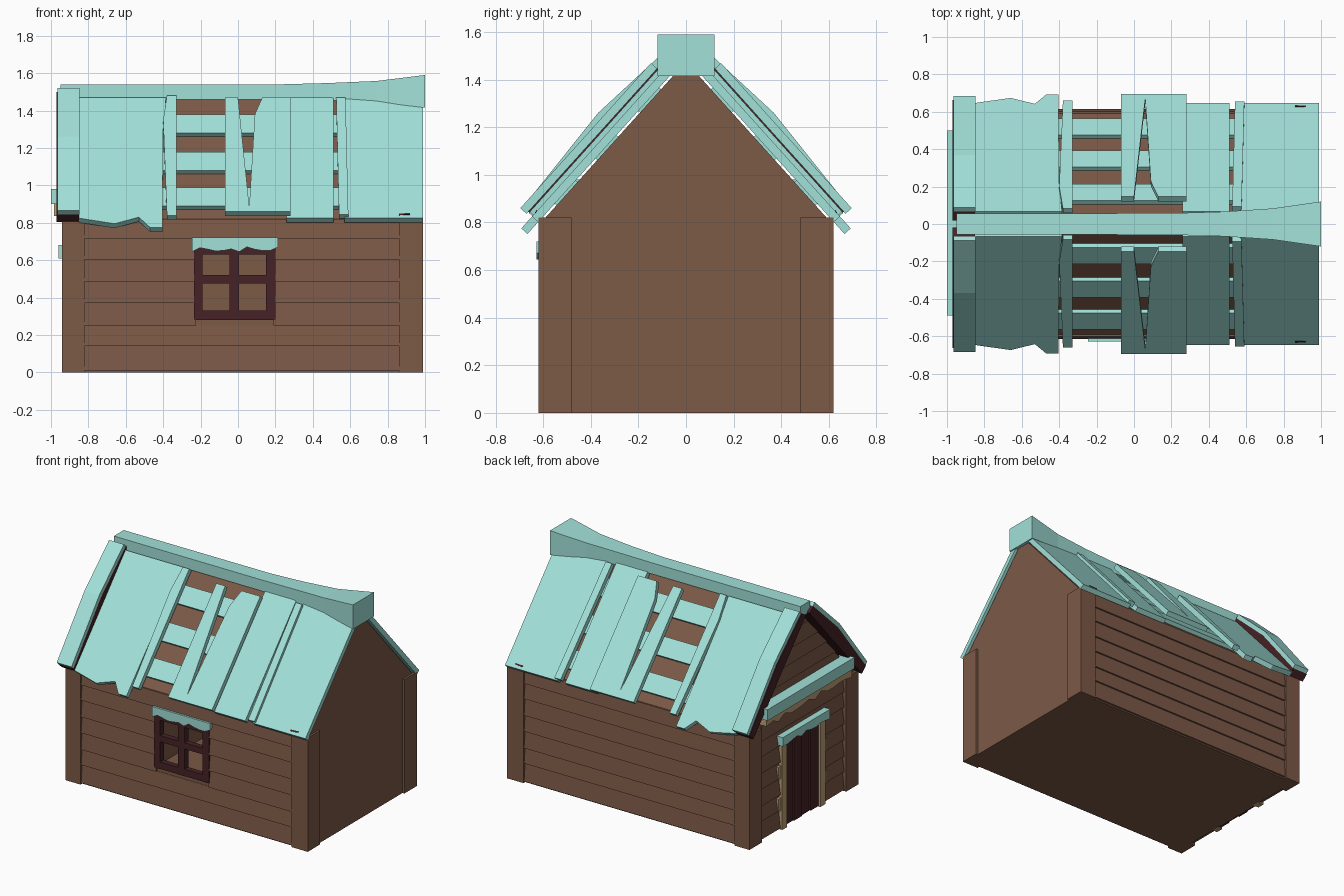
import bpy, bmesh, math, random
from mathutils import Vector

random.seed(4)
cube = bpy.data.objects.get("Cube")
if cube:
    bpy.data.objects.remove(cube)


def material(name, rgb):
    m = bpy.data.materials.new(name)
    m.use_nodes = True
    m.diffuse_color = (*rgb, 1)
    m.node_tree.nodes["Principled BSDF"].inputs["Base Color"].default_value = (*rgb, 1)
    return m


TEAL = material("pale teal paint", (0.36, 0.75, 0.69))
BROWN = material("brown timber", (0.20, 0.10, 0.062))
MAROON = material("dark maroon timber", (0.062, 0.016, 0.019))
TAN = material("tan timber", (0.52, 0.36, 0.18))

# Roof slope: unit normal and the eave point it passes through
NY, NZ = 0.743, 0.669
EAVE_Y, EAVE_Z = 0.62, 0.81


def solid(name, ring, offset, mat):
    """Extrude a planar ring of points along an offset."""
    bm = bmesh.new()
    face = bm.faces.new([bm.verts.new(p) for p in ring])
    top = bmesh.ops.extrude_face_region(bm, geom=[face])
    verts = [g for g in top["geom"] if isinstance(g, bmesh.types.BMVert)]
    bmesh.ops.translate(bm, verts=verts, vec=Vector(offset))
    bmesh.ops.recalc_face_normals(bm, faces=bm.faces)
    return finish(name, bm, mat)


def finish(name, bm, mat):
    mesh = bpy.data.meshes.new(name)
    bm.to_mesh(mesh)
    bm.free()
    mesh.materials.append(mat)
    obj = bpy.data.objects.new(name, mesh)
    bpy.context.collection.objects.link(obj)
    return obj


def box(name, x, y, z, mat):
    ring = [(x[0], y[0], z[0]), (x[1], y[0], z[0]), (x[1], y[1], z[0]), (x[0], y[1], z[0])]
    return solid(name, ring, (0, 0, z[1] - z[0]), mat)


def slope_y(z, d):
    """Distance from the middle at height z, raised d above the slope."""
    return EAVE_Y + (d - (z - EAVE_Z) * NZ) / NY


def roof_board(name, outline, d, thick, mat):
    """Board lying on both slopes, outlined in (x, z)."""
    for side, label in ((-1, "front"), (1, "back")):
        ring = [(x, side * slope_y(z, d), z) for x, z in outline]
        solid(f"{name}_{label}", ring, (0, -side * NY * thick, -NZ * thick), mat)


def rect(x0, x1, z0, z1):
    return [(x0, z0), (x1, z0), (x1, z1), (x0, z1)]


def ragged(a0, a1, z0, z1, n, bite):
    """Outline with a straight top and a torn lower edge."""
    low = [(a0 + (a1 - a0) * i / n, z0 + bite * random.random() * (i % 2) + bite * 0.3 * (i % 3))
           for i in range(n + 1)]
    return low + [(a1, z1), (a0, z1)]


# Main body with a window opening
under = -0.015
top_z = EAVE_Z + (under + EAVE_Y * NY) / NZ
eave = EAVE_Z + (under + 0.02 * NY) / NZ
profile = [(-0.6, 0), (0.6, 0), (0.6, eave), (0, top_z), (-0.6, eave)]
body = solid("body", [(-0.90, y, z) for y, z in profile], (1.875, 0, 0), BROWN)
cutter = box("window_cutter", (-0.21, 0.18), (-0.8, -0.1), (0.30, 0.65), BROWN)
cutter.hide_render = True
cutter.hide_viewport = True
cut = body.modifiers.new("window_opening", "BOOLEAN")
cut.object = cutter
cut.operation = "DIFFERENCE"
cut.solver = "EXACT"

# Corner posts
for x in ((-0.94, -0.82), (0.86, 0.99)):
    for y in ((-0.62, -0.48), (0.48, 0.62)):
        box("corner_post", x, y, (0, 0.82), BROWN)

# Lapped boards on the long walls
rows = [0.01, 0.14, 0.25, 0.37, 0.485, 0.605, 0.715, 0.82]
for side in (-1, 1):
    for z0, z1 in zip(rows, rows[1:]):
        split = side < 0 and 0.2 < z0 < 0.7
        spans = [(-0.83, -0.225), (0.19, 0.87)] if split else [(-0.83, 0.87)]
        for x0, x1 in spans:
            ring = [(x0, side * y, z) for y, z in ((0.59, z0), (0.614, z0), (0.602, z1), (0.59, z1))]
            solid("wall_board", ring, (x1 - x0, 0, 0), BROWN)

# Lapped boards on the door gable, trimmed to the slope and the doorway
rows += [0.93, 1.04, 1.15, 1.26, 1.37]
for z0, z1 in zip(rows, rows[1:]):
    if z0 > 0.7:
        spans = [(-slope_y(z0, -0.02), slope_y(z0, -0.02), slope_y(z1, -0.02))]
        if z0 < 0.75:
            spans = [(-0.5, 0.5, 0.5)]
    elif z0 < 0.6:
        spans = [(-0.5, -0.2, None), (0.2, 0.5, None)]
    else:
        spans = [(-0.5, 0.5, 0.5)]
    for y0, y1, t in spans:
        ta, tb = (y0, y1) if t is None else (-t, t)
        bm = bmesh.new()
        pts = [(x, y, z) for z, a, b, face in ((z0, y0, y1, -0.925), (z1, ta, tb, -0.908))
               for y in (a, b) for x in (face, -0.89)]
        v = [bm.verts.new(p) for p in pts]
        bmesh.ops.convex_hull(bm, input=v)
        bmesh.ops.recalc_face_normals(bm, faces=bm.faces)
        finish("gable_board", bm, BROWN)

# Door, its frame and lintel
for i in range(4):
    y = -0.19 + 0.095 * i
    box("door_plank", (-0.925 + 0.008 * (i % 2), -0.89), (y + 0.003, y + 0.092), (0.005, 0.63), MAROON)
for s in (-1, 1):
    box("door_post", (-0.938, -0.89), sorted((s * 0.19, s * 0.245)), (0, 0.63), TAN)
    for z in (0.14, 0.37):
        box("door_post_chip", (-0.93, -0.89), sorted((s * 0.24, s * 0.275)), (z, z + 0.09), TAN)
solid("door_lintel", [(-0.96, y, z) for y, z in ragged(-0.27, 0.27, 0.61, 0.68, 10, 0.02)], (0.07, 0, 0), TEAL)

# Gable beam above the door
box("gable_beam", (-1.0, -0.9), (-0.49, 0.5), (0.9, 0.98), TEAL)
solid("gable_beam_trim", [(-0.985, y, z) for y, z in ragged(-0.48, 0.49, 0.835, 0.91, 14, 0.025)],
      (0.08, 0, 0), TAN)

# Window frame and its torn lintel
for x in ((-0.235, -0.19), (-0.045, 0.005), (0.15, 0.2)):
    box("window_upright", x, (-0.618, -0.57), (0.28, 0.67), MAROON)
for z in ((0.28, 0.33), (0.475, 0.52), (0.63, 0.67)):
    box("window_rail", (-0.235, 0.2), (-0.615, -0.575), z, MAROON)
solid("window_lintel", [(x, -0.628, z) for x, z in ragged(-0.245, 0.215, 0.645, 0.72, 11, 0.022)],
      (0, 0.05, 0), TEAL)

# Battens under the roof planks
for z in (0.89, 1.08, 1.28):
    roof_board("batten", rect(-0.42, 0.58, z, z + 0.098), 0.012, 0.03, TEAL)

# Roof planks
torn = [(-0.85, 0.825), (-0.82, 0.82), (-0.66, 0.795), (-0.53, 0.83), (-0.47, 0.775), (-0.405, 0.775),
        (-0.4, 1.3), (-0.385, 1.47), (-0.85, 1.47)]
roof_board("torn_plank", torn, 0.03, 0.035, TEAL)
notched = [(-0.07, 0.86), (0.28, 0.86), (0.28, 1.47), (0.13, 1.47), (0.09, 1.38), (0.06, 0.89),
           (0, 1.47), (-0.07, 1.47)]
roof_board("notched_plank", notched, 0.09, 0.035, TEAL)
roof_board("middle_plank", rect(0.26, 0.51, 0.825, 1.47), 0.03, 0.035, TEAL)
roof_board("end_plank", rect(0.57, 0.99, 0.825, 1.47), 0.03, 0.035, TEAL)
leaning = [(-0.38, 0.84), (-0.33, 0.84), (-0.33, 1.48), (-0.38, 1.48), (-0.4, 1.35)]
roof_board("leaning_strip", leaning, 0.05, 0.035, TEAL)
roof_board("joint_strip", [(0.54, 0.845), (0.59, 0.845), (0.575, 1.47), (0.525, 1.47)], 0.05, 0.035, TEAL)
roof_board("plank_crack", [(0.86, 0.842), (0.92, 0.845), (0.92, 0.852), (0.86, 0.85)], 0.033, 0.005, MAROON)

# Bowed barge plank and the dark rafter beneath it
bow = [(0.865, 0.085), (1.26, 0.115), (1.52, 0.08)]
for side in (-1, 1):
    outer = [(-0.965, side * slope_y(z, d), z) for z, d in bow]
    inner = [(x, y - side * NY * 0.03, z - NZ * 0.03) for x, y, z in outer]
    solid("barge_plank", outer + inner[::-1], (0.118, 0, 0), TEAL)
    base = [(-0.97, side * slope_y(z, -0.005), z) for z in (1.47, 0.805)]
    ring = [(-0.97, y, z) for x, y, z in inner]
    solid("barge_rafter", ring + base, (0.12, 0, 0), MAROON)

# Flared ridge beam: x, half width, bottom, top
stations = [(-0.95, 0.056, 1.46, 1.54), (0.22, 0.058, 1.46, 1.54), (0.48, 0.066, 1.456, 1.547),
            (0.74, 0.083, 1.447, 1.558), (1.0, 0.12, 1.415, 1.59)]
bm = bmesh.new()
loops = [[bm.verts.new(p) for p in ((x, -w, b), (x, w, b), (x, w, t), (x, -w, t))]
         for x, w, b, t in stations]
for a, b in zip(loops, loops[1:]):
    for i in range(4):
        j = (i + 1) % 4
        bm.faces.new((a[i], a[j], b[j], b[i]))
bm.faces.new(loops[0])
bm.faces.new(loops[-1])
bmesh.ops.recalc_face_normals(bm, faces=bm.faces)
finish("ridge_beam", bm, TEAL)
